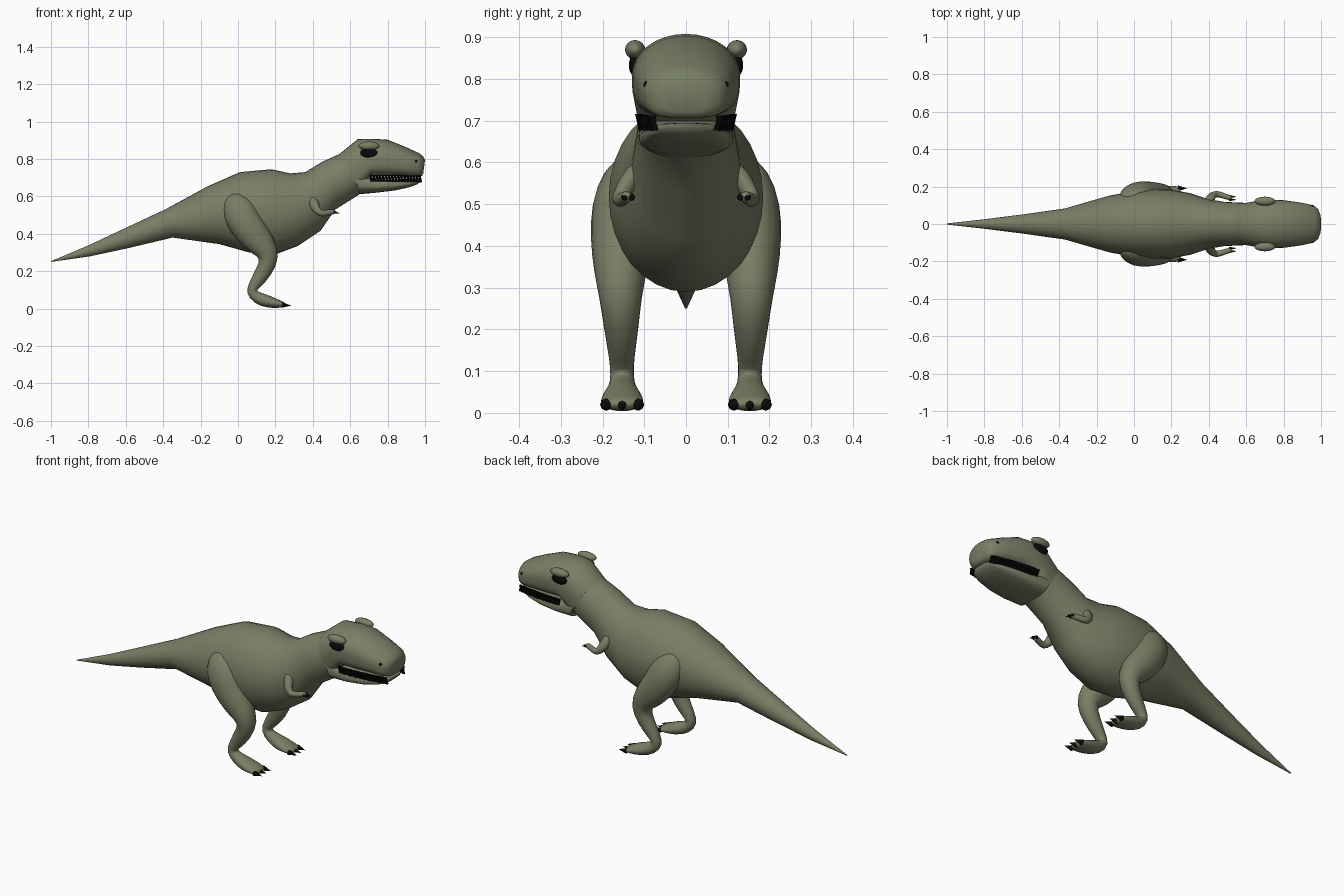
import bpy, bmesh, math
from mathutils import Vector

if "Cube" in bpy.data.objects:
    bpy.data.objects.remove(bpy.data.objects["Cube"], do_unlink=True)


def material(name, rgb):
    m = bpy.data.materials.new(name)
    m.use_nodes = True
    m.diffuse_color = (*rgb, 1)
    bsdf = m.node_tree.nodes["Principled BSDF"]
    bsdf.inputs["Base Color"].default_value = (*rgb, 1)
    bsdf.inputs["Roughness"].default_value = 0.8
    return m


SKIN = material("olive skin", (0.19, 0.21, 0.13))
BLACK = material("black", (0.003, 0.003, 0.003))


def finish(name, bm, mat, mirror=False, subdiv=0, angle=60):
    bmesh.ops.recalc_face_normals(bm, faces=bm.faces)
    me = bpy.data.meshes.new(name)
    bm.to_mesh(me)
    bm.free()
    me.materials.append(mat)
    ob = bpy.data.objects.new(name, me)
    bpy.context.collection.objects.link(ob)
    bpy.ops.object.select_all(action="DESELECT")
    ob.select_set(True)
    bpy.context.view_layer.objects.active = ob
    bpy.ops.object.shade_smooth_by_angle(angle=math.radians(angle))
    if mirror:
        mod = ob.modifiers.new("Mirror", "MIRROR")
        mod.use_axis = (False, True, False)
        mod.use_mirror_merge = False
    if subdiv:
        mod = ob.modifiers.new("Smooth", "SUBSURF")
        mod.levels = mod.render_levels = subdiv
    return ob


def bridge(bm, rings):
    """Skin neighbouring rings of vertices and cap both ends."""
    n = len(rings[0])
    for a, b in zip(rings, rings[1:]):
        for i in range(n):
            j = (i + 1) % n
            bm.faces.new((a[i], a[j], b[j], b[i]))
    bm.faces.new(rings[0])
    bm.faces.new(rings[-1])


def trunk(name, sections, top_pow=1.0, low_pow=1.0, n=32):
    """Sections: top x, top z, bottom x, bottom z, half width."""
    bm = bmesh.new()
    rings = []
    for tx, tz, bx, bz, w in sections:
        mid = Vector(((tx + bx) / 2, 0, (tz + bz) / 2))
        up = Vector(((tx - bx) / 2, 0, (tz - bz) / 2))
        ring = []
        for i in range(n):
            c = math.cos(math.tau * i / n)
            s = math.sin(math.tau * i / n)
            p = top_pow if s > 0 else low_pow
            c = math.copysign(abs(c) ** p, c)
            s = math.copysign(abs(s) ** p, s)
            ring.append(bm.verts.new(mid + up * s + Vector((0, w * c, 0))))
        rings.append(ring)
    bridge(bm, rings)
    return finish(name, bm, SKIN)


def limb(name, path, n=12):
    """Path: x, y, z, radius along the side profile, radius across."""
    bm = bmesh.new()
    pts = [Vector(p[:3]) for p in path]
    rings = []
    for k, p in enumerate(path):
        t = pts[min(k + 1, len(pts) - 1)] - pts[max(k - 1, 0)]
        t.normalize()
        side = (Vector((0, 1, 0)) - t * t.y).normalized()
        up = side.cross(t)
        rings.append([bm.verts.new(pts[k]
                      + side * p[4] * math.cos(math.tau * i / n)
                      + up * p[3] * math.sin(math.tau * i / n)) for i in range(n)])
    bridge(bm, rings)
    return finish(name, bm, SKIN, mirror=True, subdiv=1, angle=180)


def add_spike(bm, base, tip, r, n=8):
    base, tip = Vector(base), Vector(tip)
    d = tip - base
    m = d.to_track_quat("Z", "Y").to_matrix().to_4x4()
    m.translation = (base + tip) / 2
    bmesh.ops.create_cone(bm, cap_ends=True, segments=n, radius1=r,
                          radius2=0, depth=d.length, matrix=m)


def ball(name, loc, size, mat):
    bm = bmesh.new()
    bmesh.ops.create_uvsphere(bm, u_segments=20, v_segments=12, radius=1)
    bmesh.ops.scale(bm, vec=size, verts=bm.verts)
    bmesh.ops.translate(bm, vec=loc, verts=bm.verts)
    return finish(name, bm, mat, mirror=True, angle=180)


# Tail, torso and neck
trunk("body", [
    (-1, .254, -1, .25, .003), (-.8, .338, -.79, .28, .026),
    (-.6, .432, -.58, .325, .052), (-.39, .53, -.35, .38, .083),
    (-.16, .655, -.1, .345, .152), (.01, .73, .06, .3, .182),
    (.18, .745, .2, .29, .185), (.28, .723, .32, .335, .165),
    (.36, .73, .44, .415, .132), (.45, .785, .52, .53, .118),
    (.55, .83, .64, .605, .113), (.63, .86, .69, .64, .105)])

# Skull and lower jaw
trunk("head", [
    (.54, .825, .65, .63, .112), (.64, .906, .68, .665, .124),
    (.72, .908, .71, .71, .13), (.8, .903, .8, .708, .127),
    (.89, .867, .89, .708, .115), (.965, .833, .955, .706, .1),
    (.99, .815, .98, .706, .08), (1, .795, .99, .72, .05)], low_pow=.6)
trunk("lower_jaw", [
    (.62, .72, .65, .612, .112), (.74, .69, .74, .62, .112),
    (.84, .688, .84, .632, .105), (.92, .69, .92, .65, .09),
    (.965, .694, .96, .665, .07), (.98, .694, .975, .678, .045)],
    top_pow=.5, low_pow=.8)

# Brow, eye and nostril on each side
ball("brows", (.7, .122, .87), (.056, .024, .023), SKIN)
ball("eyes", (.7, .123, .833), (.046, .014, .026), BLACK)
ball("nostrils", (.952, .094, .786), (.009, .008, .009), BLACK)

# Teeth along both jaws
bm = bmesh.new()
COUNT = 17
for i in range(COUNT):
    f = i / (COUNT - 1)
    x, y = .71 + .26 * f, .113 - .033 * f ** 2
    z = .716 - .004 * f
    add_spike(bm, (x, y, z), (x, y, z - .04), .009, 6)
    add_spike(bm, (x + .007, y - .006, z - .036), (x + .007, y - .004, z), .008, 6)
finish("teeth", bm, BLACK, mirror=True, angle=30)

# Legs
limb("legs", [
    (-.04, .12, .61, .04, .03), (-.01, .14, .56, .085, .065),
    (.02, .152, .49, .1, .08), (.07, .157, .41, .09, .075),
    (.13, .157, .34, .078, .067), (.175, .157, .275, .055, .052),
    (.14, .155, .2, .047, .043), (.09, .154, .13, .034, .031),
    (.066, .153, .09, .03, .028), (.105, .153, .055, .036, .034),
    (.165, .153, .036, .035, .052), (.22, .153, .024, .022, .054),
    (.255, .153, .02, .012, .046)])

# Toe claws
bm = bmesh.new()
for y in (.115, .153, .191):
    add_spike(bm, (.235, y, .02), (.285, y, .016), .015)
finish("toe_claws", bm, BLACK, mirror=True, angle=50)

# Arms and finger claws
limb("arms", [
    (.39, .1, .6, .02, .02), (.405, .13, .565, .03, .026),
    (.418, .153, .528, .024, .021), (.442, .163, .506, .019, .018),
    (.475, .152, .512, .017, .016), (.51, .141, .519, .015, .015),
    (.522, .139, .516, .01, .01)], n=10)
bm = bmesh.new()
for dy in (-.008, .008):
    add_spike(bm, (.51, .139 + dy, .517), (.548, .137 + dy, .508), .009)
finish("finger_claws", bm, BLACK, mirror=True, angle=50)
